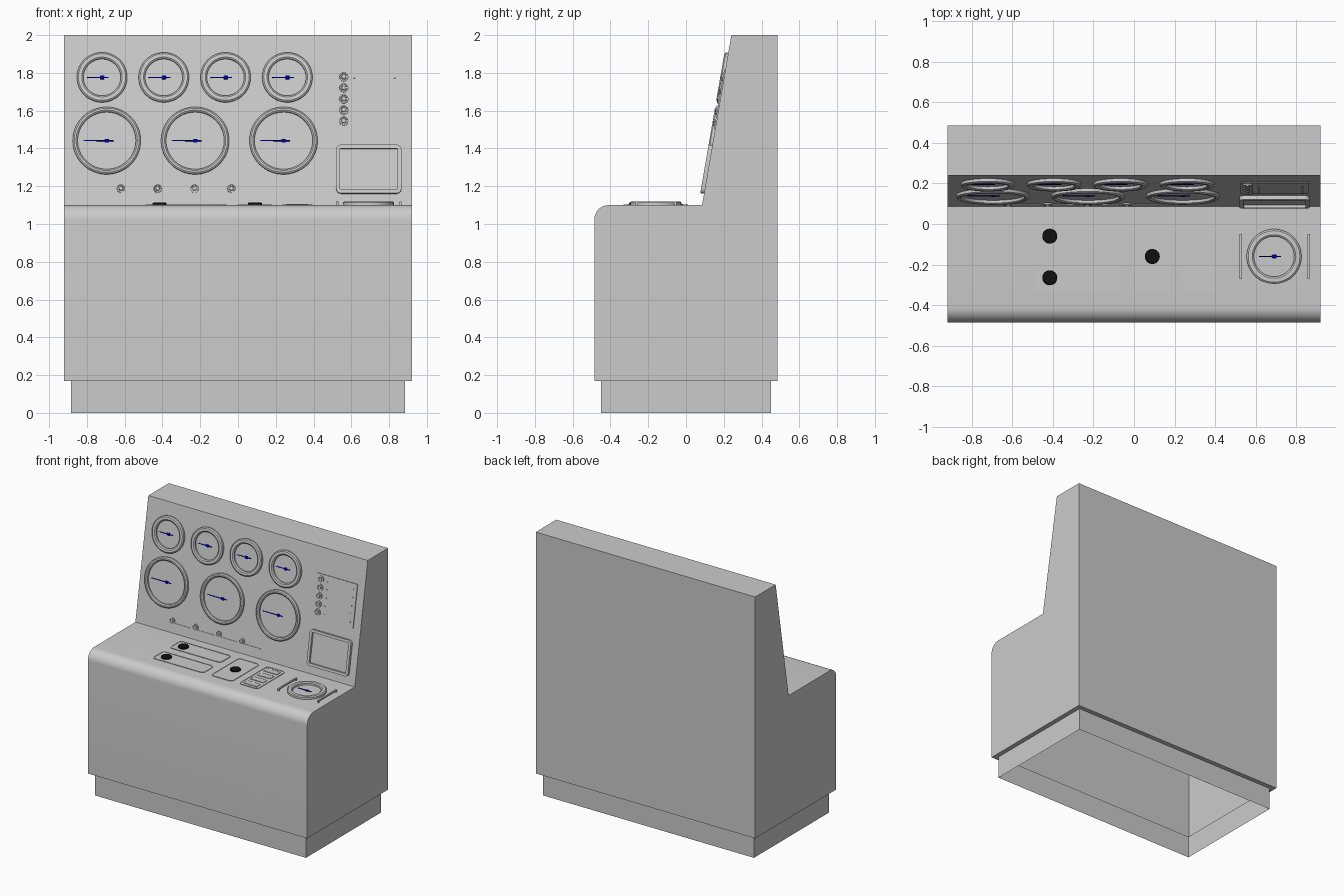
import bpy, bmesh, math
from mathutils import Matrix, Vector

cube = bpy.data.objects.get("Cube")
if cube:
    bpy.data.objects.remove(cube, do_unlink=True)


def material(name, rgb):
    m = bpy.data.materials.new(name)
    m.use_nodes = True
    m.diffuse_color = (*rgb, 1)
    m.node_tree.nodes["Principled BSDF"].inputs["Base Color"].default_value = (*rgb, 1)
    return m


GREY = material("light grey", (0.6, 0.6, 0.6))
BLUE = material("needle blue", (0.0, 0.0, 0.35))
BLACK = material("knob black", (0.005, 0.005, 0.005))


def loft(name, loops, frame, mat=GREY, start=False, end=True, closed=True):
    """Skin a stack of (outline, height) loops in a local frame."""
    bm = bmesh.new()
    rings = [[bm.verts.new(frame @ Vector((x, y, h))) for x, y in pts] for pts, h in loops]
    n = len(rings[0])
    for a, b in zip(rings, rings[1:]):
        for i in range(n if closed else n - 1):
            j = (i + 1) % n
            bm.faces.new((a[i], a[j], b[j], b[i]))
    if start:
        bm.faces.new(rings[0][::-1])
    if end:
        bm.faces.new(rings[-1])
    me = bpy.data.meshes.new(name)
    bm.to_mesh(me)
    bm.free()
    me.materials.append(mat)
    me.shade_smooth()
    me.set_sharp_from_angle(angle=math.radians(30))
    ob = bpy.data.objects.new(name, me)
    bpy.context.collection.objects.link(ob)
    return ob


def circle(x, y, r, n=48):
    return [(x + r * math.cos(2 * math.pi * i / n), y + r * math.sin(2 * math.pi * i / n))
            for i in range(n)]


def rect(x0, x1, y0, y1, inset=0.0):
    x0, x1, y0, y1 = x0 + inset, x1 - inset, y0 + inset, y1 - inset
    return [(x0, y0), (x1, y0), (x1, y1), (x0, y1)]


def rounded(x0, x1, y0, y1, inset=0.0, r=0.025):
    r = max(r - inset, 0.004)
    out = []
    for k, (x, y) in enumerate(rect(x0, x1, y0, y1, inset + r)):
        for s in range(6):
            a = math.pi + (k + s / 5) * math.pi / 2
            out.append((x + r * math.cos(a), y + r * math.sin(a)))
    return out


# Frames: side profile, world, desk top, sloping panel
SIDE = Matrix(((0, 0, 1, 0), (1, 0, 0, 0), (0, 1, 0, 0), (0, 0, 0, 1)))
WORLD = Matrix.Identity(4)
DESK = Matrix.Translation((0, 0, 1.10))
tilt = math.atan2(0.155, 0.9)
PANEL = Matrix.Translation((0, 0.085, 1.10)) @ Matrix.Rotation(math.pi / 2 - tilt, 4, 'X')


def up(z):
    """Distance up the sloping panel for a world height."""
    return (z - 1.10) / math.cos(tilt)


# Cabinet shell with rounded desk edge, open below
R = 0.075
edge = [(-0.41 - R * math.sin(a), 1.025 + R * math.cos(a))
        for a in [i * math.pi / 16 for i in range(9)]]
profile = [(0.485, 0.17), (0.485, 2), (0.24, 2), (0.085, 1.1)] + edge + [(-0.485, 0.17)]
loft("cabinet", [(profile, -0.92), (profile, 0.92)], SIDE, start=True, closed=False)

# Recessed plinth and the ledge joining it to the cabinet
foot = rect(-0.885, 0.885, -0.45, 0.45)
loft("plinth", [(foot, 0), (foot, 0.17), (rect(-0.92, 0.92, -0.485, 0.485), 0.17)],
     WORLD, end=False)


def gauge(name, x, y, r, width, frame, reach):
    section = [(r, 0), (r, 0.014), (r - 0.008, 0.02), (r - width + 0.008, 0.02),
               (r - width, 0.014), (r - width, 0.001)]
    loft(name + "_rim", [(circle(x, y, q, 64), h) for q, h in section], frame, end=False)
    # Needle: pointer, hub and short tail
    half = [(-reach, 0.002), (-0.012, 0.003), (-0.008, 0.010), (0.010, 0.010),
            (0.014, 0.003), (0.035, 0.003)]
    pts = [(x + a, y - b) for a, b in half] + [(x + a, y + b) for a, b in reversed(half)]
    loft(name + "_needle", [(pts, 0.004), (pts, 0.008)], frame, BLUE, start=True)


for i in range(4):
    gauge("small_gauge", -0.72 + i * 0.327, up(1.775), 0.133, 0.034, PANEL, 0.08)
for i in range(3):
    gauge("large_gauge", -0.695 + i * 0.468, up(1.44), 0.18, 0.026, PANEL, 0.125)
gauge("desk_gauge", 0.69, -0.16, 0.135, 0.036, DESK, 0.075)


def small_knob(name, x, y, r, base=0.0):
    section = [(r, base), (r, base + 0.008), (r * 0.75, base + 0.008),
               (r * 0.7, base + 0.004), (r * 0.5, base + 0.004), (r * 0.45, base + 0.012)]
    loft(name, [(circle(x, y, q, 24), h) for q, h in section], PANEL)


def bar(name, x0, x1, y0, y1, h, frame, base=0.0):
    pts = rect(x0, x1, y0, y1)
    loft(name, [(pts, base), (pts, h)], frame)


# Row of selector knobs with underlines
for i in range(4):
    x = -0.62 + i * 0.195
    small_knob("selector_knob", x, up(1.187), 0.022)
    bar("selector_line", x, x + 0.155, up(1.167), up(1.172), 0.004, PANEL)

# Indicator plate with five lamps and pairs of pins
bar("indicator_plate", 0.525, 0.86, up(1.50), up(1.815), 0.006, PANEL)
for i in range(5):
    y = up(1.778 - i * 0.0585)
    small_knob("indicator_lamp", 0.56, y, 0.024, 0.006)
    for x in (0.615, 0.83):
        bar("indicator_pin", x - 0.004, x + 0.004, y - 0.008, y, 0.01, PANEL, 0.006)


def frame_plate(name, box, width, h, frame, floor, r=0.025):
    section = [(0, 0), (0, h), (width, h), (width, floor)]
    loft(name, [(rounded(*box, q, r), z) for q, z in section], frame)


# Display screen with raised rounded surround
frame_plate("screen", (0.52, 0.865, up(1.16), up(1.417)), 0.02, 0.02, PANEL, 0.004)

# Desk control plates
plates = [(-0.49, -0.06, -0.125, 0.01), (-0.49, -0.06, -0.33, -0.195),
          (0.0, 0.18, -0.33, 0.01), (0.235, 0.395, -0.33, 0.01)]
for box in plates:
    frame_plate("control_plate", box, 0.005, 0.004, DESK, 0.001)

# Push buttons
for i in range(4):
    y = -0.04 - i * 0.08
    frame_plate("push_button", (0.257, 0.37, y - 0.024, y + 0.024), 0.003, 0.005, DESK, 0.004, 0.005)

# Black lever knobs
for x, y in ((-0.415, -0.06), (-0.415, -0.265), (0.09, -0.16)):
    loft("lever_knob", [(circle(x, y, q, 32), h) for q, h in
                        ((0.037, 0), (0.037, 0.01), (0.031, 0.014))], DESK, BLACK)

# Guard rails on either side of the desk gauge
for x in (0.525, 0.86):
    bar("guard_rail", x - 0.006, x + 0.006, -0.27, -0.05, 0.018, DESK, 0.01)
    for y in (-0.27, -0.062):
        bar("rail_post", x - 0.006, x + 0.006, y, y + 0.012, 0.012, DESK)
